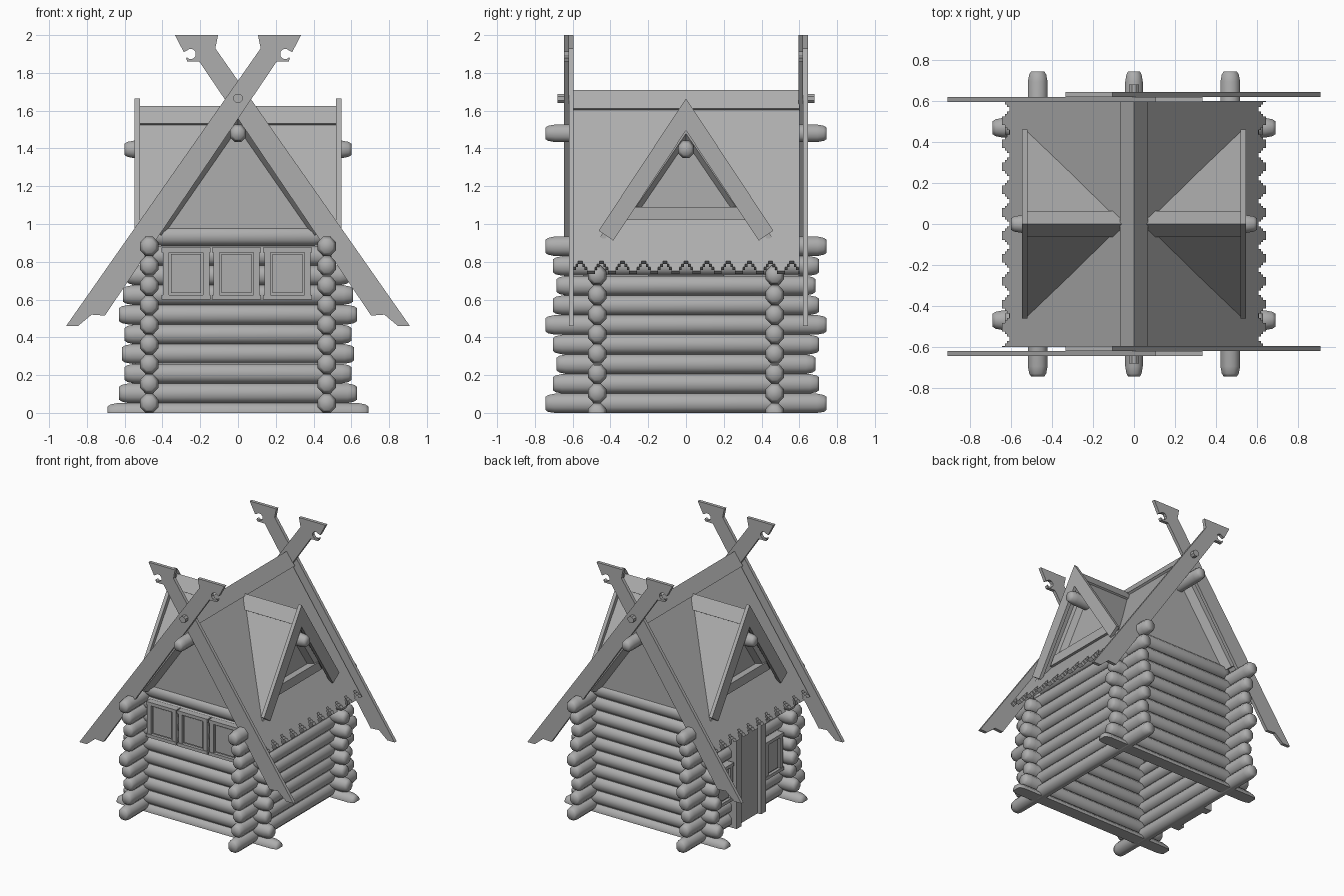
import bpy, bmesh, math
from mathutils import Vector as V

if "Cube" in bpy.data.objects:
    bpy.data.objects.remove(bpy.data.objects["Cube"])

SLOPE = math.atan(1.44)
CA, SA = math.cos(SLOPE), math.sin(SLOPE)
APEX, ROOF_T = 1.68, 0.028
GREY = bpy.data.materials.new("dark_grey")
GREY.diffuse_color = (.42, .42, .42, 1)
GREY.use_nodes = True
GREY.node_tree.nodes["Principled BSDF"].inputs["Base Color"].default_value = GREY.diffuse_color


def finish(name, bm):
    bmesh.ops.recalc_face_normals(bm, faces=bm.faces)
    me = bpy.data.meshes.new(name)
    bm.to_mesh(me)
    bm.free()
    me.materials.append(GREY)
    ob = bpy.data.objects.new(name, me)
    bpy.context.collection.objects.link(ob)
    return ob


def prism(name, pts, thick, origin, u, v, w):
    """Outline in the (u, v) plane, extruded by thick along w."""
    bm = bmesh.new()
    o, u, v, w = V(origin), V(u), V(v), V(w)
    a = [bm.verts.new(o + u * p + v * q) for p, q in pts]
    b = [bm.verts.new(x.co + w * thick) for x in a]
    bm.faces.new(a)
    bm.faces.new(b[::-1])
    for i in range(len(a)):
        j = (i + 1) % len(a)
        bm.faces.new((a[i], b[i], b[j], a[j]))
    return finish(name, bm)


def log(name, axis, off, z, half, r=0.056):
    """Eight-sided log along x or y with tapered ends, cut flat at z = 0."""
    bm = bmesh.new()
    steps = [(half, .66), (half - .015, .86), (half - .05, 1)]
    prof = [(-s, k) for s, k in steps] + [(s, k) for s, k in steps[::-1]]
    rings = []
    for s, k in prof:
        ring = []
        for i in range(8):
            t = math.radians(22.5 + 45 * i)
            c, h = off + .93 * r * k * math.cos(t), max(0, z + r * k * math.sin(t))
            ring.append(bm.verts.new((s, c, h) if axis == 'x' else (c, s, h)))
        rings.append(ring)
    for p, q in zip(rings, rings[1:]):
        for i in range(8):
            j = (i + 1) % 8
            bm.faces.new((p[i], p[j], q[j], q[i]))
    bm.faces.new(rings[0])
    bm.faces.new(rings[-1])
    bmesh.ops.remove_doubles(bm, verts=bm.verts, dist=1e-5)
    bmesh.ops.dissolve_degenerate(bm, dist=1e-5, edges=bm.edges)
    return finish(name, bm)


def wall_box(name, wall, u0, u1, z0, z1, d1, d0=.47):
    """Box on the front or left wall; d is distance outward from the centre."""
    u, w = ((1, 0, 0), (0, -1, 0)) if wall == 'front' else ((0, -1, 0), (-1, 0, 0))
    prism(name, [(u0, z0), (u1, z0), (u1, z1), (u0, z1)], d1 - d0,
          V(w) * d0, u, (0, 0, 1), w)


def window(wall, c, w, z0, z1):
    h = w / 2
    n = wall + "_window_"
    wall_box(n + "pane", wall, c - h + .02, c + h - .02, z0 + .01, z1 - .01, .527)
    wall_box(n + "panel", wall, c - h + .045, c + h - .045, z0 + .035, z1 - .035, .535)
    for s in (-1, 1):
        m = c + s * (h - .018)
        wall_box(n + "post", wall, m - .016, m + .016, z0 + .02, z1 - .02, .545)
    wall_box(n + "sill", wall, c - h - .004, c + h + .004, z0, z0 + .025, .55)
    wall_box(n + "head", wall, c - h - .004, c + h + .004, z1 - .025, z1, .55)


# Log walls: side logs run along y, gable logs along x half a step lower
side_len = [.745, .705, .685, .705]
gable_len = [.69, .63, .60, .615, .60, .63, .61, .59, .50, .455]
for s in (-1, 1):
    for i in range(9):
        log("side_wall_log", 'y', s * .47, .05 + .104 * i, side_len[i % 4])
    for i, half in enumerate(gable_len):
        log("gable_wall_log", 'x', s * .47, .104 * i, half)

# Ridge logs of the main roof and the dormers
log("ridge_log", 'y', 0, 1.48, .745, .05)
log("dormer_ridge_log", 'x', 0, 1.395, .60, .05)

# Gable panels with sloping trim under the roof
for s in (-1, 1):
    prism("gable_panel", [(-.47, .93), (.47, .93), (0, 1.62)], .05,
          (0, s * .45, 0), (1, 0, 0), (0, 0, 1), (0, s, 0))
    for t in (-1, 1):
        prism("gable_trim", [(0, 0), (.07, 0), (.04, .06), (0, .06)], .80,
              (0, s * .50, APEX - ROOF_T / CA), (-t * SA, 0, -CA), (0, s, 0), (t * CA, 0, -SA))

# Main roof slabs with stepped notches along the eaves
L = .645 / CA
TOP = ROOF_T * SA / CA
outline = [(-.6, TOP), (-.6, L)]
for k in range(-5, 6):
    c = k * .112
    outline += [(c - .035, L), (c - .035, L - .025), (c - .023, L - .025),
                (c - .023, L - .045), (c - .011, L - .045), (c - .011, L - .065),
                (c + .011, L - .065), (c + .011, L - .045), (c + .023, L - .045),
                (c + .023, L - .025), (c + .035, L - .025), (c + .035, L)]
outline += [(.6, L), (.6, TOP)]
for s in (-1, 1):
    prism("roof_slab", outline, ROOF_T, (0, 0, APEX), (0, 1, 0),
          (s * CA, 0, -SA), (-s * SA, 0, -CA))
prism("ridge_cap", [(0, 1.71), (.068, 1.612), (.052, 1.602), (0, 1.67),
                    (-.052, 1.602), (-.068, 1.612)], 1.2,
      (0, -.6, 0), (1, 0, 0), (0, 0, 1), (0, 1, 0))

# Crossed gable boards with carved heads and an open round mouth
arc = [(.25 + .028 * math.cos(math.radians(t)), 1.9 + .028 * math.sin(math.radians(t)))
       for t in range(-40, -321, -40)]
board = [(-.91, .46), (-.847, .46), (-.775, .52), (-.705, .515), (.205, 1.86),
         (.268, 1.86), (.275, 1.875)] + arc + [(.287, 1.91), (.334, 2.0), (.106, 2.0), (.12, 1.93)]
for s in (-1, 1):
    out = (0, s, 0)
    prism("outer_gable_board", board, .025, (0, s * .62, 0), (-s, 0, 0), (0, 0, 1), out)
    prism("inner_gable_board", board, .025, (0, s * .595, 0), (s, 0, 0), (0, 0, 1), out)
    peg = [(.026 * math.cos(math.pi * (i + .5) / 4), .026 * math.sin(math.pi * (i + .5) / 4))
           for i in range(8)]
    prism("board_peg", peg, .09, (0, s * .59, 1.665), (1, 0, 0), (0, 0, 1), out)

# Dormers on both sides
DA = math.atan(1.47)
dc, ds, DT = math.cos(DA), math.sin(DA), .028
d0 = DT * ds / dc
for s in (-1, 1):
    out = (s, 0, 0)
    for t in (-1, 1):
        down, inward = (0, t * dc, -ds), (0, -t * ds, -dc)
        prism("dormer_roof", [(.05 + d0 * dc, d0), (.525, d0), (.525, .455 / dc)], DT,
              (0, 0, 1.60), out, down, inward)
        prism("dormer_trim", [(0, 0), (.065, 0), (.04, .04), (0, .04)], .58,
              (s * .43, 0, 1.60 - DT / dc), inward, out, down)
        prism("dormer_board", [(0, 1.665), (.462, .965), (.385, .912), (0, 1.495)], .027,
              (s * .52, 0, 0), (0, t, 0), (0, 0, 1), out)
    prism("dormer_cap", [(0, 1.625), (.063, 1.532), (.05, 1.524), (0, 1.59),
                         (-.05, 1.524), (-.063, 1.532)], .465,
          (s * .06, 0, 0), (0, 1, 0), (0, 0, 1), out)
    prism("dormer_panel", [(-.36, 1.0), (.36, 1.0), (0, 1.55)], .03,
          (s * .40, 0, 0), (0, 1, 0), (0, 0, 1), out)
    prism("dormer_beam", [(-.345, 1.02), (.345, 1.02), (.30, 1.09), (-.30, 1.09)], .08,
          (s * .40, 0, 0), (0, 1, 0), (0, 0, 1), out)

# Windows: three across the front, one each side of the door on the left
for c in (-.275, -.008, .262):
    window('front', c, .25, .60, .875)
for c in (-.305, .305):
    window('left', c, .21, .23, .52)

# Door on the left wall
wall_box("door_panel", 'left', -.125, .125, 0, .73, .53)
for s in (-1, 1):
    wall_box("door_jamb", 'left', s * .15 - .03, s * .15 + .03, 0, .74, .56)
wall_box("door_lintel", 'left', -.20, .20, .71, .76, .565)

# Soft shading on the logs
for ob in bpy.data.objects:
    ob.select_set("log" in ob.name)
    if "log" in ob.name:
        bpy.context.view_layer.objects.active = ob
bpy.ops.object.shade_smooth_by_angle(angle=math.radians(60))
